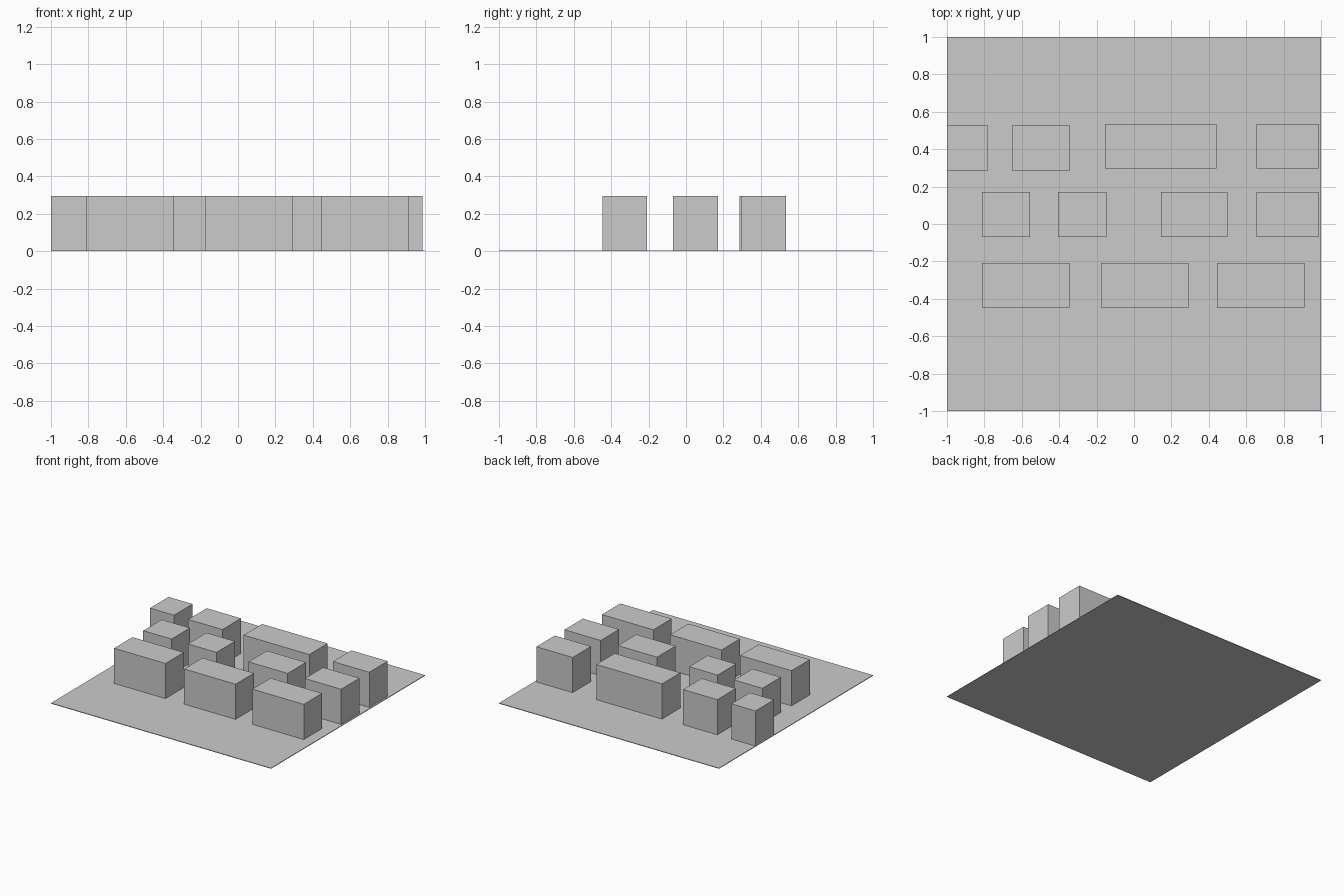
import bpy

cube = bpy.data.objects.get("Cube")
if cube:
    bpy.data.objects.remove(cube, do_unlink=True)

# One plain grey for the whole site model
grey = bpy.data.materials.new("light_grey")
grey.use_nodes = True
colour = (0.6, 0.6, 0.6, 1)
grey.diffuse_color = colour
grey.node_tree.nodes["Principled BSDF"].inputs["Base Color"].default_value = colour

BASE = 0.005
TOP = 0.294


def box(name, x0, x1, y0, y1, z0, z1):
    bpy.ops.mesh.primitive_cube_add(
        size=1, location=((x0 + x1) / 2, (y0 + y1) / 2, (z0 + z1) / 2))
    ob = bpy.context.object
    ob.name = name
    ob.scale = (x1 - x0, y1 - y0, z1 - z0)
    bpy.ops.object.transform_apply(location=False, rotation=False, scale=True)
    ob.data.materials.append(grey)
    return ob


# Thin ground slab
box("ground_slab", -1, 1, -1, 1, 0, BASE)

# Rows of flat-roofed blocks: (name, y range, x ranges)
rows = [
    ("front_block", (-0.447, -0.209), [(-0.813, -0.346), (-0.177, 0.291), (0.443, 0.911)]),
    ("middle_block", (-0.069, 0.17), [(-0.813, -0.556), (-0.407, -0.147), (0.144, 0.5), (0.656, 0.986)]),
    ("back_right_block", (0.286, 0.526), [(-1, -0.781), (-0.653, -0.342)]),
    ("back_left_block", (0.296, 0.535), [(-0.156, 0.441), (0.656, 0.986)]),
]
for name, (y0, y1), spans in rows:
    for i, (x0, x1) in enumerate(spans, 1):
        box(f"{name}_{i}", x0, x1, y0, y1, BASE, TOP)
